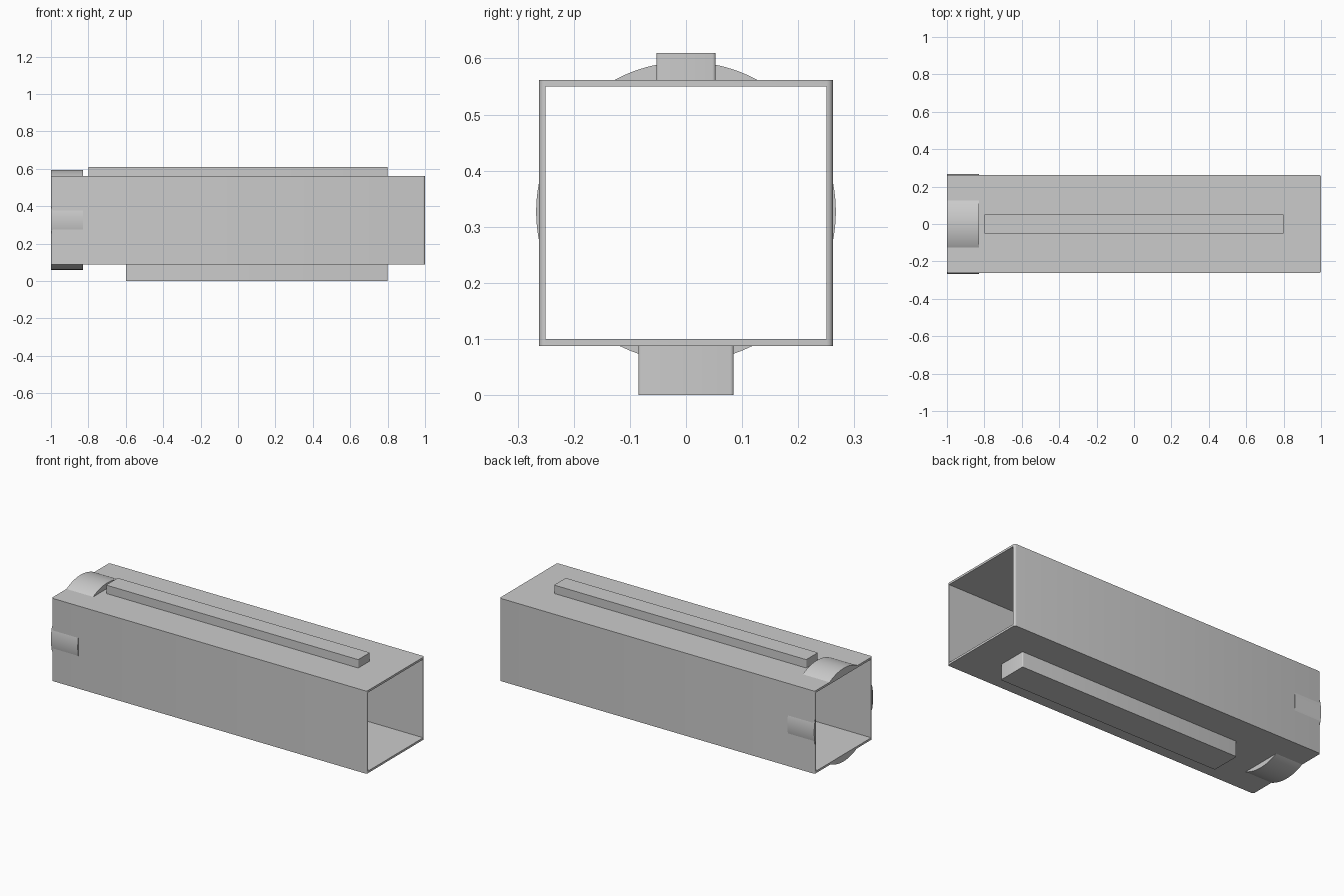
import bpy, bmesh, math
from mathutils import Vector

cube = bpy.data.objects.get("Cube")
if cube:
    bpy.data.objects.remove(cube, do_unlink=True)

grey = bpy.data.materials.new("light_grey")
grey.use_nodes = True
colour = (0.6, 0.6, 0.6, 1)
grey.diffuse_color = colour
grey.node_tree.nodes["Principled BSDF"].inputs["Base Color"].default_value = colour


def finish(name, bm):
    bmesh.ops.recalc_face_normals(bm, faces=bm.faces)
    mesh = bpy.data.meshes.new(name)
    bm.to_mesh(mesh)
    bm.free()
    mesh.materials.append(grey)
    obj = bpy.data.objects.new(name, mesh)
    bpy.context.collection.objects.link(obj)
    return obj


def activate(obj):
    bpy.ops.object.select_all(action="DESELECT")
    obj.select_set(True)
    bpy.context.view_layer.objects.active = obj


def box(name, x0, x1, half_width, z0, z1, rounding=0):
    """Box centred on y = 0 with its upright edges rounded."""
    bm = bmesh.new()
    bmesh.ops.create_cube(bm, size=1)
    bmesh.ops.scale(bm, vec=(x1 - x0, 2 * half_width, z1 - z0), verts=bm.verts)
    bmesh.ops.translate(bm, vec=((x0 + x1) / 2, 0, (z0 + z1) / 2), verts=bm.verts)
    if rounding:
        upright = [e for e in bm.edges
                   if abs(e.verts[0].co.z - e.verts[1].co.z) > 0.01]
        bmesh.ops.bevel(bm, geom=upright, offset=rounding, segments=4,
                        profile=0.5, affect="EDGES")
    return finish(name, bm)


def smooth(obj):
    activate(obj)
    bpy.ops.object.shade_smooth_by_angle(angle=math.radians(30))


# Square tube, open at both ends
tube = box("square_tube", -1, 1, 0.262, 0.088, 0.562, 0.011)
cutter = box("tube_cutter", -1.1, 1.1, 0.25, 0.1, 0.55)
cut = tube.modifiers.new("hollow", "BOOLEAN")
cut.operation = "DIFFERENCE"
cut.solver = "EXACT"
cut.object = cutter
activate(tube)
bpy.ops.object.modifier_apply(modifier=cut.name)
bpy.data.objects.remove(cutter, do_unlink=True)
smooth(tube)

# Rails above and below the tube
smooth(box("top_rail", -0.8, 0.8, 0.053, 0.556, 0.61, 0.006))
smooth(box("bottom_rail", -0.6, 0.8, 0.085, 0, 0.094, 0.006))


# Collar: the arcs of a round ring that stand out from the four walls
def collar_arc(name, direction, wall, radius=0.267, centre=0.327, steps=24):
    half = math.acos(wall / radius)
    bm = bmesh.new()
    verts = []
    for i in range(steps + 1):
        a = direction + half * (2 * i / steps - 1)
        verts.append(bm.verts.new(
            (-1, radius * math.cos(a), centre + radius * math.sin(a))))
    face = bm.faces.new(verts)
    swept = bmesh.ops.extrude_face_region(bm, geom=[face], use_keep_orig=True)
    moved = [v for v in swept["geom"] if isinstance(v, bmesh.types.BMVert)]
    bmesh.ops.translate(bm, vec=Vector((0.17, 0, 0)), verts=moved)
    smooth(finish(name, bm))


for name, turns, wall in (("back", 0, 0.257), ("top", 1, 0.23),
                          ("front", 2, 0.257), ("bottom", 3, 0.234)):
    collar_arc("collar_" + name, turns * math.pi / 2, wall)
